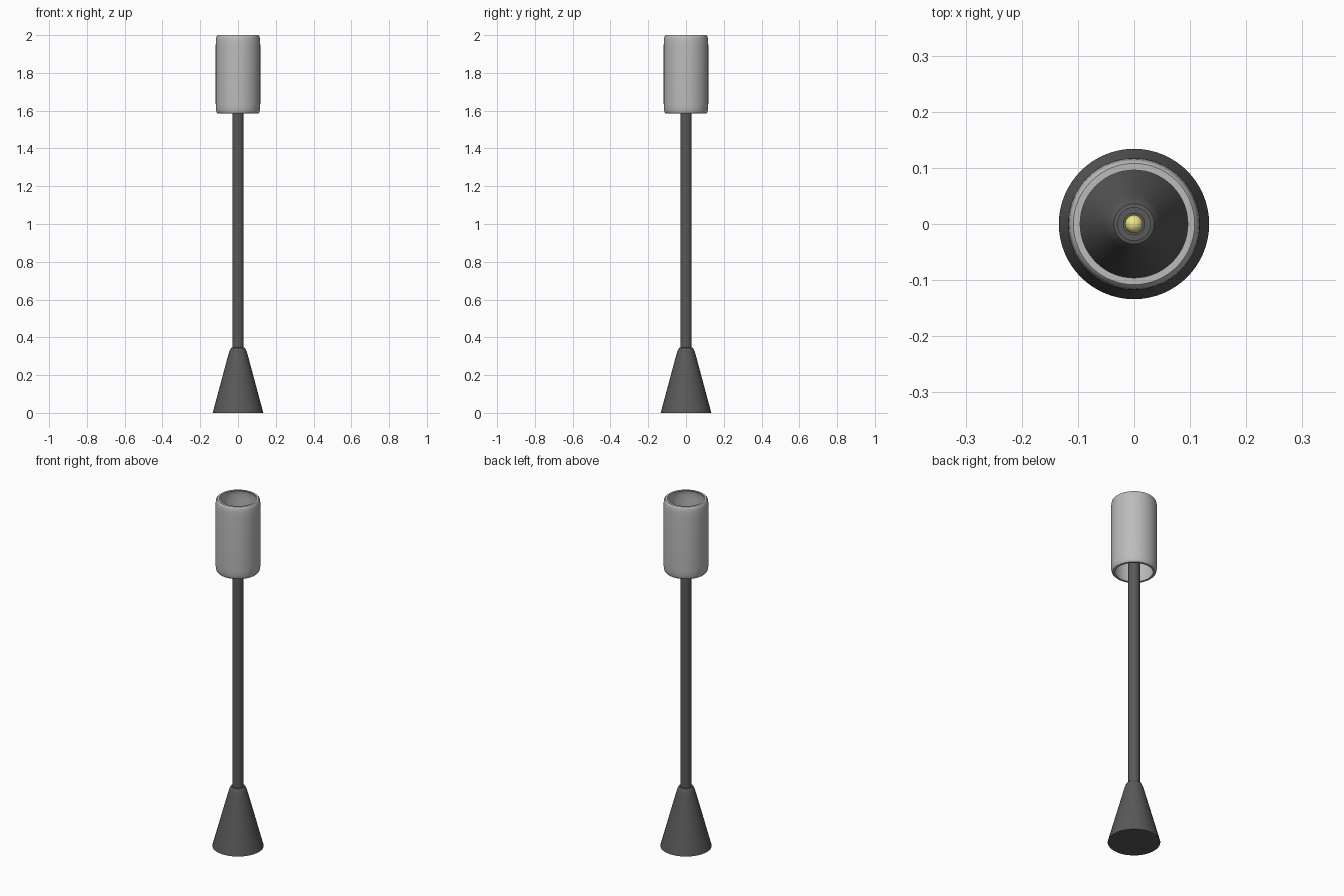
import bpy, bmesh, math

if "Cube" in bpy.data.objects:
    bpy.data.objects.remove(bpy.data.objects["Cube"])


def material(name, color):
    m = bpy.data.materials.new(name)
    m.diffuse_color = color
    m.use_nodes = True
    m.node_tree.nodes["Principled BSDF"].inputs["Base Color"].default_value = m.diffuse_color
    return m


def lathe(name, profile, closed=False, segments=64, mat=None):
    """Spin a list of (radius, z) points around the z axis."""
    bm = bmesh.new()
    verts = [bm.verts.new((r, 0, z)) for r, z in profile]
    edges = [bm.edges.new(p) for p in zip(verts, verts[1:])]
    if closed:
        edges.append(bm.edges.new((verts[-1], verts[0])))
    bmesh.ops.spin(bm, geom=verts + edges, cent=(0, 0, 0), axis=(0, 0, 1),
                   angle=math.tau, steps=segments, use_duplicate=False)
    bmesh.ops.remove_doubles(bm, verts=bm.verts, dist=1e-5)
    bmesh.ops.recalc_face_normals(bm, faces=bm.faces)
    mesh = bpy.data.meshes.new(name)
    bm.to_mesh(mesh)
    bm.free()
    ob = bpy.data.objects.new(name, mesh)
    bpy.context.collection.objects.link(ob)
    if mat:
        mesh.materials.append(mat)
    bpy.ops.object.select_all(action='DESELECT')
    ob.select_set(True)
    bpy.context.view_layer.objects.active = ob
    bpy.ops.object.shade_smooth_by_angle(angle=math.radians(35))
    return ob


dark = material("dark_metal", (0.10, 0.10, 0.10, 1))
light = material("shade_grey", (0.50, 0.50, 0.50, 1))
yellow = material("bulb_yellow", (0.85, 0.80, 0.25, 1))

# Conical foot with a rounded shoulder
lathe("base", [(0, 0), (0.134, 0), (0.052, 0.305), (0.047, 0.322),
               (0.042, 0.335), (0.036, 0.344), (0.030, 0.346), (0, 0.346)], mat=dark)

# Pole, running up into the shade
lathe("pole", [(0, 0.34), (0.030, 0.34), (0.030, 1.72), (0, 1.72)], mat=dark)

# Bulb holder
lathe("socket", [(0, 1.715), (0.020, 1.715), (0.020, 1.75), (0, 1.75)], mat=dark)

# Small bulb
bulb = [(0.016 * math.sin(t), 1.76 - 0.016 * math.cos(t))
        for t in (math.pi * i / 12 for i in range(13))]
lathe("bulb", bulb, segments=24, mat=yellow)

# Open tubular shade, drawn in slightly at both rims
Z0, Z1 = 1.585, 2.0
ends = [(0.108, 0.0), (0.112, 0.004), (0.115, 0.014), (0.117, 0.030), (0.118, 0.055)]
WALL = 0.012
outer = [(r, Z0 + d) for r, d in ends] + [(r, Z1 - d) for r, d in reversed(ends)]
inner = [(r - WALL, z) for r, z in reversed(outer)]
lathe("shade", outer + inner, closed=True, mat=light)
